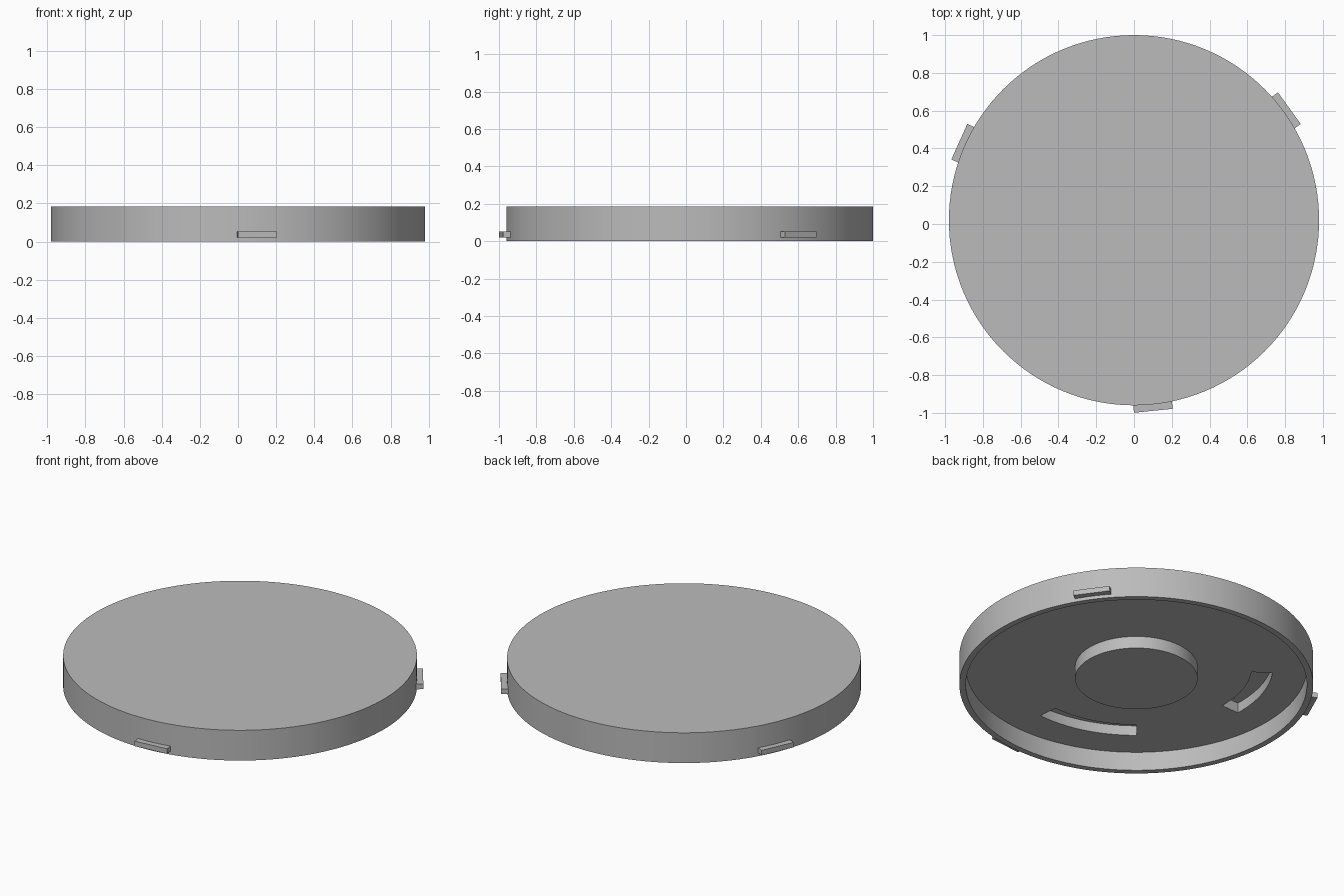
import bpy, bmesh, math

if "Cube" in bpy.data.objects:
    bpy.data.objects.remove(bpy.data.objects["Cube"])

CENTRE_Y = 0.02      # the disc axis; the front tab shifts the bounds
SEGMENTS = 128

grey = bpy.data.materials.new("mid_grey")
grey.diffuse_color = (0.5, 0.5, 0.5, 1)
grey.use_nodes = True
grey.node_tree.nodes["Principled BSDF"].inputs["Base Color"].default_value = grey.diffuse_color


def make_object(name, bm):
    bmesh.ops.recalc_face_normals(bm, faces=bm.faces[:])
    mesh = bpy.data.meshes.new(name)
    bm.to_mesh(mesh)
    bm.free()
    mesh.materials.append(grey)
    obj = bpy.data.objects.new(name, mesh)
    obj.location.y = CENTRE_Y
    bpy.context.collection.objects.link(obj)
    return obj


def polar(r, a, z):
    return (r * math.cos(a), r * math.sin(a), z)


def lathe(name, profile):
    """Spin (radius, z) points about z; flat caps close both ends."""
    bm = bmesh.new()
    rings = [[bm.verts.new(polar(r, 2 * math.pi * i / SEGMENTS, z))
              for i in range(SEGMENTS)] for r, z in profile]
    for low, high in zip(rings, rings[1:]):
        for i in range(SEGMENTS):
            j = (i + 1) % SEGMENTS
            bm.faces.new((low[i], low[j], high[j], high[i]))
    bm.faces.new(rings[0])
    bm.faces.new(rings[-1])
    return make_object(name, bm)


def arc_block(name, r0, r1, a0, a1, z0, z1, steps):
    """Closed block following an arc, angles in degrees."""
    bm = bmesh.new()
    loops = []
    for i in range(steps + 1):
        a = math.radians(a0 + (a1 - a0) * i / steps)
        loops.append([bm.verts.new(polar(r, a, z)) for r, z in
                      ((r0, z0), (r1, z0), (r1, z1), (r0, z1))])
    for p, q in zip(loops, loops[1:]):
        for k in range(4):
            m = (k + 1) % 4
            bm.faces.new((p[k], p[m], q[m], q[k]))
    bm.faces.new(loops[0])
    bm.faces.new(loops[-1])
    return make_object(name, bm)


# Cover: flat top, outer wall, thin rim, hollow underside and central boss
cover = lathe("round_cover", [(0.98, 0.185), (0.98, 0), (0.945, 0),
                              (0.945, 0.115), (0.339, 0.115), (0.339, 0.041)])

# Two curved mounting slots sunk into the underside
for start, end in ((230, 274.5), (145, 182)):
    cutter = arc_block("slot_cutter", 0.64, 0.757, start, end, 0.08, 0.176, 16)
    cutter.hide_render = True
    cut = cover.modifiers.new("slot", 'BOOLEAN')
    cut.operation = 'DIFFERENCE'
    cut.solver = 'EXACT'
    cut.object = cutter
    bpy.context.view_layer.objects.active = cover
    bpy.ops.object.modifier_apply(modifier=cut.name)
    bpy.data.objects.remove(cutter)

bpy.ops.object.select_all(action='DESELECT')
cover.select_set(True)
bpy.context.view_layer.objects.active = cover
bpy.ops.object.shade_smooth_by_angle(angle=math.radians(30))

# Three straight locking tabs around the outer wall
for k in range(3):
    bm = bmesh.new()
    bmesh.ops.create_cube(bm, size=1)
    for v in bm.verts:
        v.co = (0.988 + v.co.x * 0.052, v.co.y * 0.206, 0.036 + v.co.z * 0.031)
    tab = make_object("locking_tab", bm)
    tab.rotation_euler.z = math.radians(-84.2 + 120 * k)
